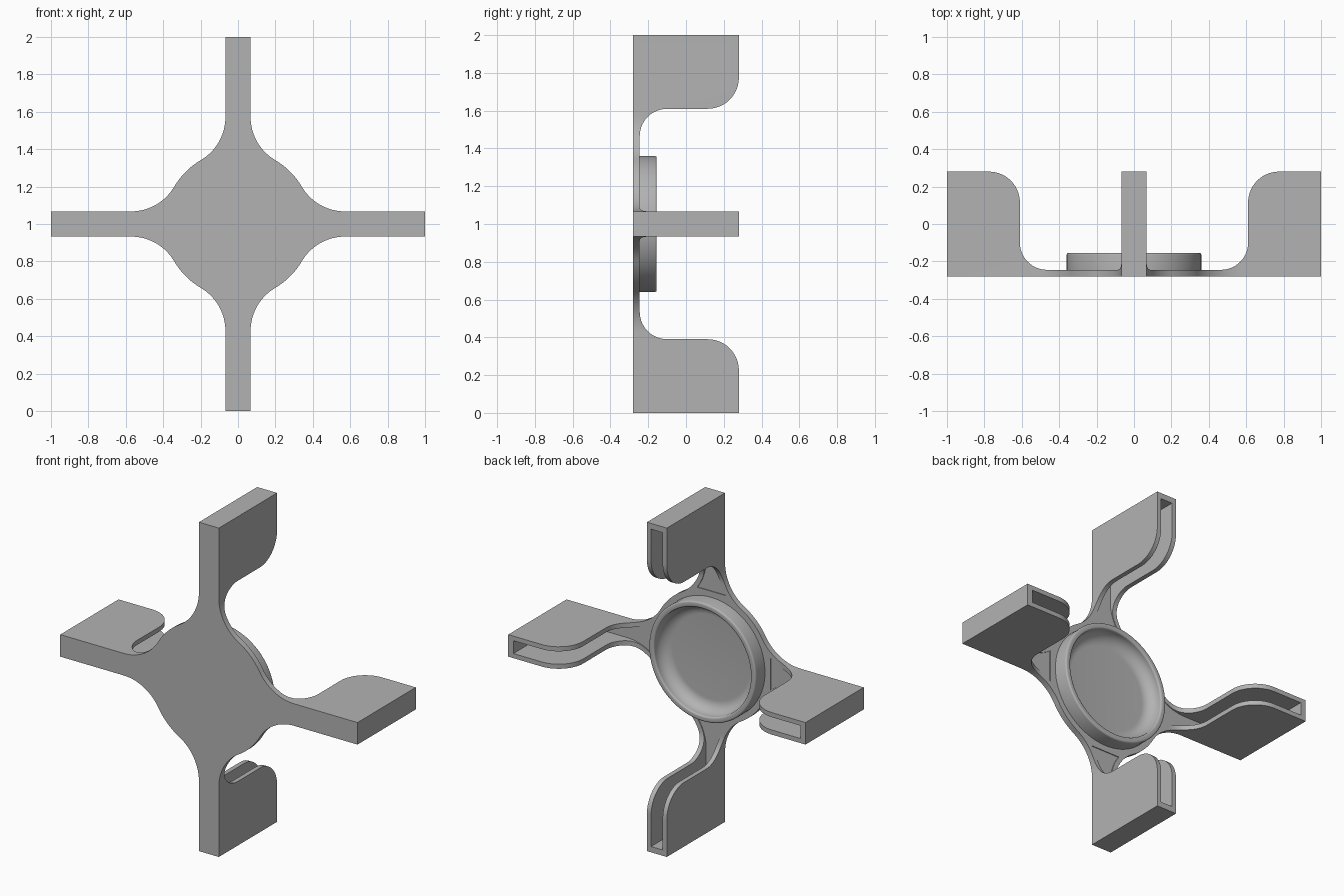
import bpy, bmesh
from math import sin, cos, pi, atan2, sqrt
from mathutils import Matrix, Vector

if "Cube" in bpy.data.objects:
    bpy.data.objects.remove(bpy.data.objects["Cube"])

FRONT, BACK, FLOOR = -0.28, 0.28, -0.245
HUB, FILLET, HALF, WALL = 0.395, 0.27, 0.067, 0.028
LIFT = Matrix.Translation((0, 0, 1))

grey = bpy.data.materials.new("plain grey")
grey.use_nodes = True
grey.diffuse_color = (0.45, 0.45, 0.45, 1)
grey.node_tree.nodes["Principled BSDF"].inputs["Base Color"].default_value = grey.diffuse_color


def arc(cx, cy, r, a0, a1, n=14):
    return [(cx + r * cos(a0 + (a1 - a0) * i / n), cy + r * sin(a0 + (a1 - a0) * i / n))
            for i in range(n + 1)]


def finish(name, bm, matrix):
    bmesh.ops.remove_doubles(bm, verts=bm.verts, dist=1e-5)
    bmesh.ops.recalc_face_normals(bm, faces=bm.faces)
    bm.transform(matrix)
    mesh = bpy.data.meshes.new(name)
    bm.to_mesh(mesh)
    bm.free()
    mesh.materials.append(grey)
    obj = bpy.data.objects.new(name, mesh)
    bpy.context.collection.objects.link(obj)
    return obj


def prism(name, points, lo, hi, place, turn=0):
    """Extrude an outline from lo to hi; place maps (a, b, depth) to x, y, z."""
    bm = bmesh.new()
    face = bm.faces.new([bm.verts.new(place(a, b, lo)) for a, b in points])
    top = bmesh.ops.extrude_face_region(bm, geom=[face])["geom"]
    shift = Vector(place(0, 0, hi)) - Vector(place(0, 0, lo))
    bmesh.ops.translate(bm, vec=shift, verts=[v for v in top if isinstance(v, bmesh.types.BMVert)])
    return finish(name, bm, LIFT @ Matrix.Rotation(turn, 4, 'Y'))


def mirrored(half):
    return half + [(-a, b) for a, b in reversed(half)]


def flare(half_width, hub, fillet):
    """Right-hand edge running from the hub circle into a straight arm."""
    cx = half_width + fillet
    cy = sqrt((hub + fillet) ** 2 - cx ** 2)
    lean = atan2(cy, cx)
    return arc(0, 0, hub, pi / 4, lean, 8) + arc(cx, cy, fillet, pi + lean, pi, 18)[1:]


def from_front(a, b, d):
    return (a, d, b)


def from_side(a, b, d):
    return (d, b, a)


# Hub and four arms as one thick cross
arm_outline = mirrored(flare(HALF, HUB, FILLET) + [(HALF, 1)])
cross = []
for k in range(4):
    c, s = round(cos(k * pi / 2)), round(sin(k * pi / 2))
    cross += [(a * c - b * s, a * s + b * c) for a, b in arm_outline[:-1]]
body = prism("hub_and_arms", cross, FRONT, BACK, from_front)

# Space behind the hub, rounded up into the blades
blade_edge = [(0.775, 0.4)] + arc(0.775, 0.115, 0.165, pi / 2, pi) \
    + arc(0.465, -0.1, 0.145, 0, -pi / 2)
cutters = [prism("hub_space", mirrored(blade_edge), -0.42, 0.42, from_side, turn)
           for turn in (0, pi / 2)]

# Slots that hollow out the blades
slot_edge = [p for p in flare(HALF - WALL, HUB - WALL, FILLET + WALL) if p[1] > 0.385]
slot = mirrored(slot_edge + [(HALF - WALL, 0.965)])
cutters += [prism("blade_slot", slot, FLOOR - 0.005, 0.4, from_front, k * pi / 2)
            for k in range(4)]

for cutter in cutters:
    cutter.hide_render = True
    mod = body.modifiers.new("cut", 'BOOLEAN')
    mod.operation, mod.solver, mod.object = 'DIFFERENCE', 'EXACT', cutter
bpy.context.view_layer.update()
cut_mesh = bpy.data.meshes.new_from_object(body.evaluated_get(bpy.context.evaluated_depsgraph_get()))
body.modifiers.clear()
body.data = cut_mesh
for cutter in cutters:
    bpy.data.objects.remove(cutter)

# Round dish on the back of the hub
dish_profile = [(0, -0.238)] + arc(0.255, -0.168, 0.07, -pi / 2, 0, 10) \
    + arc(0.335, -0.165, 0.01, pi, pi / 2, 4) + arc(0.35, -0.165, 0.01, pi / 2, 0, 4) \
    + [(0.36, -0.255)]
bm = bmesh.new()
verts = [bm.verts.new((r, y, 0)) for r, y in dish_profile]
edges = [bm.edges.new(pair) for pair in zip(verts, verts[1:])]
bmesh.ops.spin(bm, geom=verts + edges, cent=(0, 0, 0), axis=(0, 1, 0), angle=2 * pi, steps=72)
bmesh.ops.remove_doubles(bm, verts=bm.verts, dist=1e-5)
bmesh.ops.holes_fill(bm, edges=[e for e in bm.edges if e.is_boundary], sides=0)
dish = finish("round_dish", bm, LIFT)

# Smooth curves, crisp corners
for obj in (body, dish):
    bpy.ops.object.select_all(action='DESELECT')
    obj.select_set(True)
    bpy.context.view_layer.objects.active = obj
    bpy.ops.object.shade_smooth_by_angle(angle=pi / 6)
